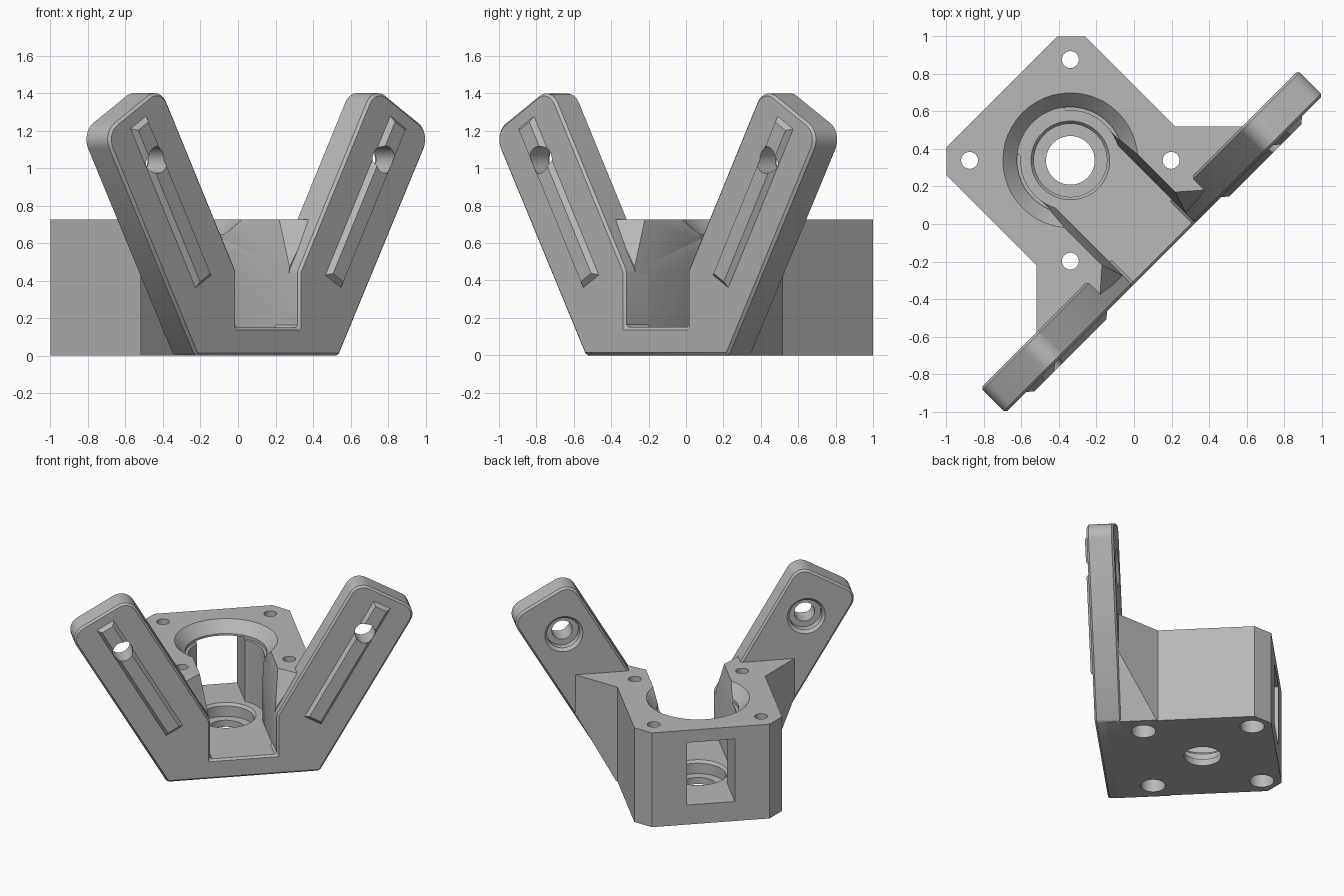
import bpy, bmesh
from math import sin, cos, radians, pi
from mathutils import Matrix, Vector

old = bpy.data.objects.get("Cube")
if old:
    bpy.data.objects.remove(old, do_unlink=True)

grey = bpy.data.materials.new("plain grey")
grey.use_nodes = True
GREY = (0.48, 0.48, 0.48, 1)
grey.diffuse_color = GREY
grey.node_tree.nodes["Principled BSDF"].inputs["Base Color"].default_value = GREY

# Parts are built with the plate along x, then turned to the diagonal
TURN = Matrix.Rotation(radians(45), 4, 'Z')
TOP = 0.725
FLOOR = 0.15
NOTCH = 0.235
BORE_Y = 0.48


def finish(bm, name):
    bmesh.ops.recalc_face_normals(bm, faces=bm.faces)
    mesh = bpy.data.meshes.new(name)
    bm.to_mesh(mesh)
    bm.free()
    mesh.transform(TURN)
    mesh.materials.append(grey)
    ob = bpy.data.objects.new(name, mesh)
    bpy.context.collection.objects.link(ob)
    return ob


def prism(points, lo, hi, upright=False):
    """Extrude an outline along z, or along y when upright."""
    bm = bmesh.new()
    place = (lambda a, b, c: (a, c, b)) if upright else (lambda a, b, c: (a, b, c))
    face = bm.faces.new([bm.verts.new(place(a, b, lo)) for a, b in points])
    out = bmesh.ops.extrude_face_region(bm, geom=[face])["geom"]
    verts = [v for v in out if isinstance(v, bmesh.types.BMVert)]
    bmesh.ops.translate(bm, verts=verts, vec=place(0, 0, hi - lo))
    return bm


def lathe(profile, matrix):
    """Revolve (radius, height) points about z and place the result."""
    bm = bmesh.new()
    verts = [bm.verts.new((r, 0, h)) for r, h in profile]
    edges = [bm.edges.new(pair) for pair in zip(verts, verts[1:])]
    bmesh.ops.spin(bm, geom=verts + edges, cent=(0, 0, 0), axis=(0, 0, 1),
                   angle=2 * pi, steps=48, use_duplicate=False)
    bmesh.ops.remove_doubles(bm, verts=bm.verts, dist=1e-5)
    bmesh.ops.transform(bm, matrix=matrix, verts=bm.verts)
    return bm


def apply(ob, mod):
    bpy.context.view_layer.objects.active = ob
    bpy.ops.object.modifier_apply(modifier=mod.name)


def cut(ob, bm):
    cutter = finish(bm, "cutter")
    cutter.hide_render = True
    mod = ob.modifiers.new("cut", 'BOOLEAN')
    mod.operation = 'DIFFERENCE'
    mod.solver = 'EXACT'
    mod.object = cutter
    apply(ob, mod)
    bpy.data.objects.remove(cutter, do_unlink=True)


def smooth(ob):
    bpy.ops.object.select_all(action='DESELECT')
    ob.select_set(True)
    bpy.context.view_layer.objects.active = ob
    bpy.ops.object.shade_smooth_by_angle(angle=radians(30))


def mirrored(half):
    return half + [(-x, y) for x, y in reversed(half)]


def arc(cx, cy, r, a0, a1, n=8):
    steps = [radians(a0 + (a1 - a0) * i / n) for i in range(n + 1)]
    return [(cx + r * cos(a), cy + r * sin(a)) for a in steps]


# Motor block with corner chamfers; gussets follow the plate's sloping sides
bm = prism(mirrored([(0.417, 0.997), (0.523, 0.89), (0.523, 0.212), (0.885, -0.15)]), 0, TOP)
for s in (1, -1):
    bmesh.ops.bisect_plane(bm, geom=bm.verts[:] + bm.edges[:] + bm.faces[:],
                           plane_co=(s * 0.53, 0, 0), plane_no=(s * cos(pi / 6), 0, -0.5),
                           clear_outer=True)
    bmesh.ops.holes_fill(bm, edges=[e for e in bm.edges if e.is_boundary], sides=0)
block = finish(bm, "motor_block")

# Front notch, bore with bearing seat, and rear window
cut(block, prism(mirrored([(NOTCH, FLOOR), (NOTCH, 0.45), (0.28, 0.75)]), -0.5, BORE_Y, True))
cut(block, lathe([(0, -0.1), (0.13, -0.1), (0.13, 0.05), (0.195, 0.05), (0.195, 0.13),
                  (0.21, FLOOR), (0.265, FLOOR), (0.265, 0.62), (0.285, 0.62),
                  (0.285, 0.645), (0.36, TOP), (0.36, 0.8), (0, 0.8)],
                 Matrix.Translation((0, BORE_Y, 0))))
cut(block, prism([(-0.17, FLOOR), (0.17, FLOOR), (0.17, 0.63), (-0.17, 0.63)], BORE_Y, 1.2, True))

# Sloping front corners between the notch and the arms
for s in (1, -1):
    bm = bmesh.new()
    tip = Vector((s * 0.235, -0.16, 0.45))
    outer, inner = Vector((s * 0.39, -0.134, TOP)), Vector((s * 0.276, -0.035, TOP))
    slope = (outer - inner) * 0.2
    for p in (tip, tip + (outer + slope - tip) * 1.1, tip + (inner - slope - tip) * 1.1):
        bm.verts.new(p)
        bm.verts.new(p - Vector((0, 0.3, 0)))
    bmesh.ops.convex_hull(bm, input=bm.verts[:])
    cut(block, bm)

# Four counterbored screw holes
for x in (-0.38, 0.38):
    for y in (-0.38, 0.38):
        cut(block, lathe([(0, -0.1), (0.085, -0.1), (0.085, 0.1), (0.045, 0.1), (0.045, 0.8), (0, 0.8)],
                         Matrix.Translation((x, BORE_Y + y, 0))))
smooth(block)

# Front plate with two splayed arms
half = [(NOTCH, FLOOR), (NOTCH, 0.45)]
half += arc(0.842, 1.3, 0.1, 150, 60) + arc(1.097, 1.153, 0.1, 60, -30) + [(0.54, 0)]
plate = finish(prism(mirrored(half), -0.228, -0.04, True), "arm_plate")
bevel = plate.modifiers.new("chamfered edges", 'BEVEL')
bevel.width = 0.014
bevel.segments = 1
bevel.limit_method = 'ANGLE'
apply(plate, bevel)

for s, side in ((1, "left"), (-1, "right")):
    # Raised locating rib with sloping sides
    bm = bmesh.new()
    bmesh.ops.create_cube(bm, size=2)
    for v in bm.verts:
        front = v.co.y < 0
        inset = 0.028 if front else 0
        v.co = (v.co.x * (0.073 - inset), -0.255 if front else -0.222, v.co.z * (0.495 - inset))
    lean = Matrix.Translation((s * 0.735, 0, 0.82)) @ Matrix.Rotation(s * pi / 6, 4, 'Y')
    bmesh.ops.transform(bm, matrix=lean, verts=bm.verts)
    rib = finish(bm, side + "_rib")
    # Bolt hole, counterbored from behind
    hole = Matrix.Translation((s * 0.858, 0, 1.045)) @ Matrix.Rotation(-pi / 2, 4, 'X')
    for ob in (plate, rib):
        cut(ob, lathe([(0, -0.4), (0.072, -0.4), (0.072, -0.11), (0.115, -0.11),
                       (0.115, -0.06), (0.135, -0.04), (0.135, 0.1), (0, 0.1)], hole))
    smooth(rib)
smooth(plate)
